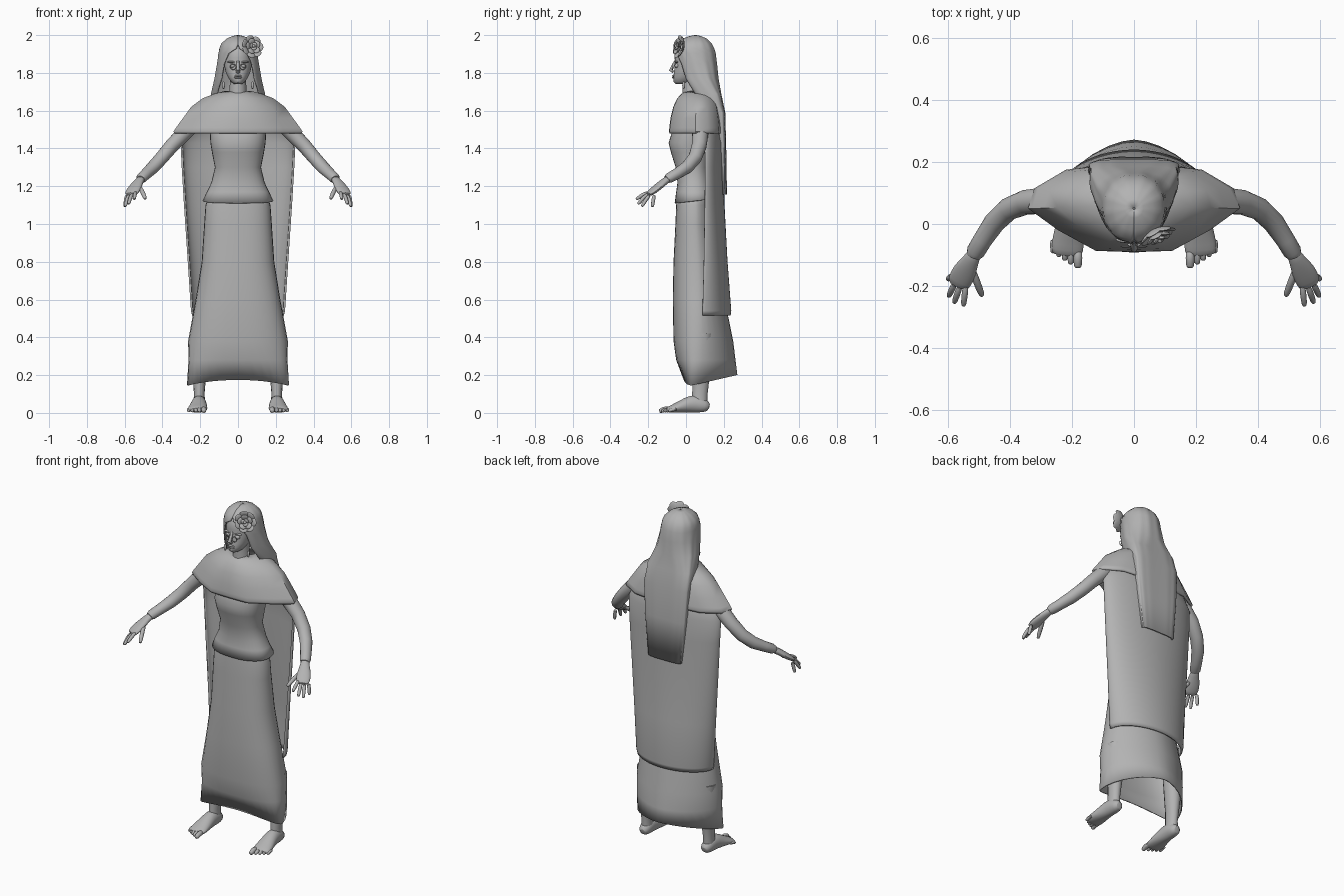
import bpy
import bmesh
from math import sin, cos, pi, radians
from mathutils import Vector, Matrix

default_cube = bpy.data.objects.get("Cube")
if default_cube:
    bpy.data.objects.remove(default_cube, do_unlink=True)

# One flat colour for the whole figure
GREY = (0.45, 0.45, 0.45, 1.0)
grey = bpy.data.materials.new("plain grey")
grey.use_nodes = True
grey.diffuse_color = GREY
grey.node_tree.nodes["Principled BSDF"].inputs["Base Color"].default_value = GREY


def finish(name, bm, thickness=0, mirror=False, subdivide=0, angle=45):
    """Turn a bmesh into a named, smooth shaded object with modifiers."""
    bmesh.ops.recalc_face_normals(bm, faces=bm.faces)
    mesh = bpy.data.meshes.new(name)
    bm.to_mesh(mesh)
    bm.free()
    obj = bpy.data.objects.new(name, mesh)
    bpy.context.collection.objects.link(obj)
    mesh.materials.append(grey)
    bpy.ops.object.select_all(action="DESELECT")
    obj.select_set(True)
    bpy.context.view_layer.objects.active = obj
    bpy.ops.object.shade_smooth_by_angle(angle=radians(angle))
    if subdivide:
        obj.modifiers.new("Subdivision", "SUBSURF").levels = subdivide
        obj.modifiers["Subdivision"].render_levels = subdivide
    if thickness:
        solid = obj.modifiers.new("Solidify", "SOLIDIFY")
        solid.thickness = thickness
        solid.offset = -1
    if mirror:
        obj.modifiers.new("Mirror", "MIRROR")


def skin(bm, rings, closed=True, caps=False):
    """Bridge successive rings of points with quads."""
    rows = [[bm.verts.new(p) for p in ring] for ring in rings]
    count = len(rows[0])
    for low, high in zip(rows, rows[1:]):
        for i in range(count if closed else count - 1):
            j = (i + 1) % count
            bm.faces.new((low[i], low[j], high[j], high[i]))
    if caps:
        bm.faces.new(rows[0])
        bm.faces.new(rows[-1])


def loop(z, w, front, back, middle=None, gap=None, power=2.0, back_power=None,
         count=32, lift=None, ripple=0):
    """Horizontal oval, widest at y = middle; a gap leaves it open at the front."""
    if middle is None:
        middle = (front + back) / 2
    points = []
    for i in range(count):
        if gap is None:
            t = 2 * pi * i / count
        else:
            t = gap + (2 * pi - 2 * gap) * i / (count - 1)
        s, c = sin(t), cos(t)
        wave = 1 + ripple * cos(13 * t)
        e = 2 / (power if c > 0 else back_power or power)
        x = w * wave * abs(s) ** e * (1 if s > 0 else -1)
        y = middle + ((front if c > 0 else back) - middle) * wave * abs(c) ** e
        points.append((x, y, z + (lift(x / w, y) if lift else 0)))
    return points


def tube(bm, path, sides=10):
    """Limb along (x, y, z, radius across, radius through) points."""
    spots = [Vector(p[:3]) for p in path]
    rings = []
    for i, p in enumerate(path):
        along = (spots[min(i + 1, len(spots) - 1)] - spots[max(i - 1, 0)]).normalized()
        guide = Vector((0, 1, 0)) if abs(along.z) > 0.85 else Vector((0, 0, 1))
        across = along.cross(guide).normalized()
        through = across.cross(along)
        rings.append([spots[i] + across * p[3] * cos(2 * pi * k / sides)
                      + through * p[4] * sin(2 * pi * k / sides) for k in range(sides)])
    skin(bm, rings, caps=True)


def digit(bm, root, tip, r):
    """Finger or toe with a gentle bend and rounded tip."""
    a, b = Vector(root), Vector(tip)
    knuckle = a.lerp(b, 0.5) + Vector((0, 0, r * 0.6))
    near_tip = a.lerp(b, 0.92)
    tube(bm, [(*a, r, r), (*knuckle, r, r), (*near_tip, r * 0.9, r * 0.9),
              (*b, r * 0.5, r * 0.5)], sides=8)


def ball(bm, centre, size, turn=None):
    place = Matrix.Translation(centre)
    if turn:
        place = place @ turn.to_matrix().to_4x4()
    bmesh.ops.create_uvsphere(bm, u_segments=14, v_segments=8, radius=1,
                              matrix=place @ Matrix.Diagonal((*size, 1)))


# Long skirt, broad in front and tapering behind, with a rising hem
skirt = bmesh.new()
hem = lambda x, y: 0.23 * max(y - 0.03, 0) + 0.03 * (1 - x * x) * (y < 0.03)
rows = [(1.16, .15, -.045, .13, .05), (1.1, .172, -.052, .14, .05), (1.0, .179, -.056, .15, .05),
        (.8, .192, -.066, .175, .06), (.6, .224, -.07, .205, .065),
        (.38, .264, -.066, .25, .06), (.28, .262, -.052, .262, .055)]
skin(skirt, [loop(*r, power=2.4, back_power=1.75) for r in rows]
     + [loop(.145, .27, -.012, .272, .04, power=2.8, back_power=1.65, lift=hem)])
finish("skirt", skirt, thickness=.006)

# Fitted bodice with a flared peplum
bodice = bmesh.new()
peplum = lambda x, y: 0.12 * (y + 0.06)
rows = [(1.17, .165, -.052, .14), (1.22, .141, -.045, .13),
        (1.3, .122, -.055, .12), (1.38, .138, -.08, .13), (1.43, .146, -.092, .14),
        (1.5, .15, -.07, .15), (1.58, .14, -.03, .13)]
skin(bodice, [loop(1.11, .187, -.06, .155, power=2.3, lift=peplum)]
     + [loop(*r, power=2.3) for r in rows])
finish("bodice", bodice, thickness=.005)

# Shoulder wrap: one faceted plan scaled up towards the neck
wrap = bmesh.new()
half = [(.12, -.087), (.24, -.02), (.335, .05), (.315, .115), (.215, .175)]
plan = [(0, -.09)] + half + [(0, .2)] + [(-x, y) for x, y in reversed(half)]
levels = [(1.478, 1, .98), (1.49, 1.02, 1), (1.51, .98, .99), (1.56, .87, .95),
          (1.62, .74, .86), (1.665, .56, .73), (1.69, .37, .58), (1.705, .2, .42)]
skin(wrap, [[(x * sx, .07 + (y - .07) * sy, z) for x, y in plan] for z, sx, sy in levels])
finish("shoulder_wrap", wrap, thickness=.01)

# Cape hanging from under the wrap: z, half width, edge y, back y
cape = bmesh.new()
rows = [(1.56, .22, .08, .16), (1.5, .275, .09, .183), (1.43, .304, .1, .196),
        (1.3, .298, .102, .199), (1.1, .286, .1, .204), (.8, .266, .095, .22),
        (.54, .249, .088, .24), (.515, .243, .088, .236)]
skin(cape, [loop(z, w, edge, back, edge, gap=pi / 2, power=1.95)
            for z, w, edge, back in rows], closed=False)
finish("cape", cape, thickness=.01)

# Neck and head
neck = bmesh.new()
skin(neck, [loop(1.64, .06, -.02, .1), loop(1.7, .045, -.018, .08),
            loop(1.78, .042, -.02, .08)], caps=True)
finish("neck", neck)
head = bmesh.new()
rows = [(1.742, .022, -.055, .02), (1.752, .036, -.066, .04), (1.775, .052, -.067, .07),
        (1.8, .064, -.064, .09), (1.84, .073, -.058, .11), (1.88, .073, -.06, .12),
        (1.92, .067, -.056, .12), (1.955, .05, -.03, .1), (1.97, .025, .01, .07)]
skin(head, [loop(*r, power=2.1) for r in rows], caps=True)
finish("head", head)

# Nose, lips, brows, eyes, round frames and earrings
nose = bmesh.new()
tube(nose, [(0, -.056, 1.865, .007, .006), (0, -.069, 1.835, .008, .009),
            (0, -.08, 1.815, .012, .01), (0, -.066, 1.803, .011, .008)])
finish("nose", nose)
lips = bmesh.new()
for z in (1.784, 1.775):
    ball(lips, (0, -.066, z), (.021, .008, .005))
finish("lips", lips)
features = bmesh.new()
ball(features, (.03, -.047, 1.838), (.015, .014, .012))
ball(features, (.034, -.05, 1.858), (.024, .01, .005))
ball(features, (.077, -.012, 1.735), (.008, .008, .02))
finish("eyes_brows_and_earrings", features, mirror=True)
frame = bmesh.new()
circle = [2 * pi * k / 20 for k in range(21)]
tube(frame, [(.026 + .015 * cos(t), -.073, 1.832 + .015 * sin(t), .002, .002)
             for t in circle], sides=6)
finish("round_frame", frame, mirror=True)

# Long straight hair: crown, face opening, then a sheet down the back
hair = bmesh.new()
rows = [(2, .004, .046, .054, .05, 0), (1.995, .03, .02, .08, .05, 0),
        (1.98, .062, -.022, .113, .05, 0), (1.955, .088, -.05, .137, .05, 0),
        (1.93, .098, -.061, .15, .05, .1), (1.905, .103, -.064, .158, .05, .5),
        (1.85, .11, -.058, .165, .06, .75), (1.77, .124, -.042, .173, .09, .8),
        (1.69, .142, -.01, .187, .14, .9), (1.59, .147, .13, .208, .178, 1.25),
        (1.4, .135, .17, .213, .185, 1.4), (1.155, .11, .178, .217, .19, 1.4)]
skin(hair, [loop(z, w, f, b, m, gap=g, back_power=2.2 if z > 1.7 else 3.5, count=53, ripple=.012)
            for z, w, f, b, m, g in rows], closed=False)
finish("hair", hair, thickness=.008, angle=60)

# Rose above the left temple: layers of tilted petals round a bud
rose = bmesh.new()
facing = Vector((.4, -.88, .2)).to_track_quat("Z", "Y")
centre = Vector((.073, -.031, 1.937))
layers = ((7, .038, 0, .027), (5, .024, .012, .021), (3, .01, .02, .014))
for count, radius, height, size in layers:
    for k in range(count):
        t = 2 * pi * k / count + height * 40
        offset = facing @ Vector((radius * cos(t), radius * sin(t), height))
        tilt = facing @ Matrix.Rotation(t, 3, "Z").to_quaternion() \
            @ Matrix.Rotation(-.5, 3, "Y").to_quaternion()
        ball(rose, centre + offset, (size, size, .006), tilt)
ball(rose, centre + facing @ Vector((0, 0, .02)), (.009, .009, .014), facing)
finish("hair_rose", rose)

# Sleeved arms with a cuff
arm = bmesh.new()
tube(arm, [(.2, .075, 1.57, .045, .045), (.29, .075, 1.475, .043, .042),
           (.35, .07, 1.415, .04, .038), (.405, .048, 1.35, .037, .036),
           (.45, .005, 1.3, .035, .034), (.487, -.05, 1.265, .031, .029),
           (.511, -.09, 1.243, .03, .027), (.516, -.102, 1.236, .024, .021)], sides=14)
finish("arms", arm, mirror=True)

# Hands with spread fingers
hand = bmesh.new()
tube(hand, [(.506, -.08, 1.247, .022, .019), (.525, -.115, 1.225, .026, .019),
            (.545, -.15, 1.195, .041, .019), (.562, -.185, 1.167, .041, .016),
            (.57, -.203, 1.155, .033, .011)], sides=12)
fingers = [((.542, -.195, 1.168), (.55, -.265, 1.13)), ((.56, -.198, 1.16), (.58, -.255, 1.105)),
           ((.577, -.19, 1.155), (.598, -.234, 1.092)), ((.588, -.168, 1.155), (.6, -.178, 1.09))]
for root, tip in fingers:
    digit(hand, root, tip, .011)
digit(hand, (.525, -.14, 1.2), (.489, -.233, 1.132), .013)
finish("hands", hand, mirror=True, subdivide=1)

# Lower legs and bare feet
leg = bmesh.new()
tube(leg, [(.2, .085, .42, .055, .055), (.203, .085, .27, .045, .052),
           (.205, .078, .15, .032, .043), (.205, .073, .1, .028, .042),
           (.205, .073, .04, .032, .04)], sides=14)
finish("lower_legs", leg, mirror=True)
foot = bmesh.new()
tube(foot, [(.205, .124, .028, .018, .018), (.205, .105, .036, .035, .035),
            (.206, .05, .052, .038, .052), (.208, .0, .041, .044, .041),
            (.212, -.045, .028, .052, .028), (.215, -.085, .019, .054, .019),
            (.217, -.105, .014, .046, .011)], sides=14)
for k in range(5):
    size = .016 if k == 0 else .0125 - .0005 * k
    x = .181 + .019 * k + (.004 if k else 0)
    digit(foot, (x, -.08 + .008 * k, .017), (x, -.142 + .012 * k, .009), size)
finish("feet", foot, mirror=True, subdivide=1)
